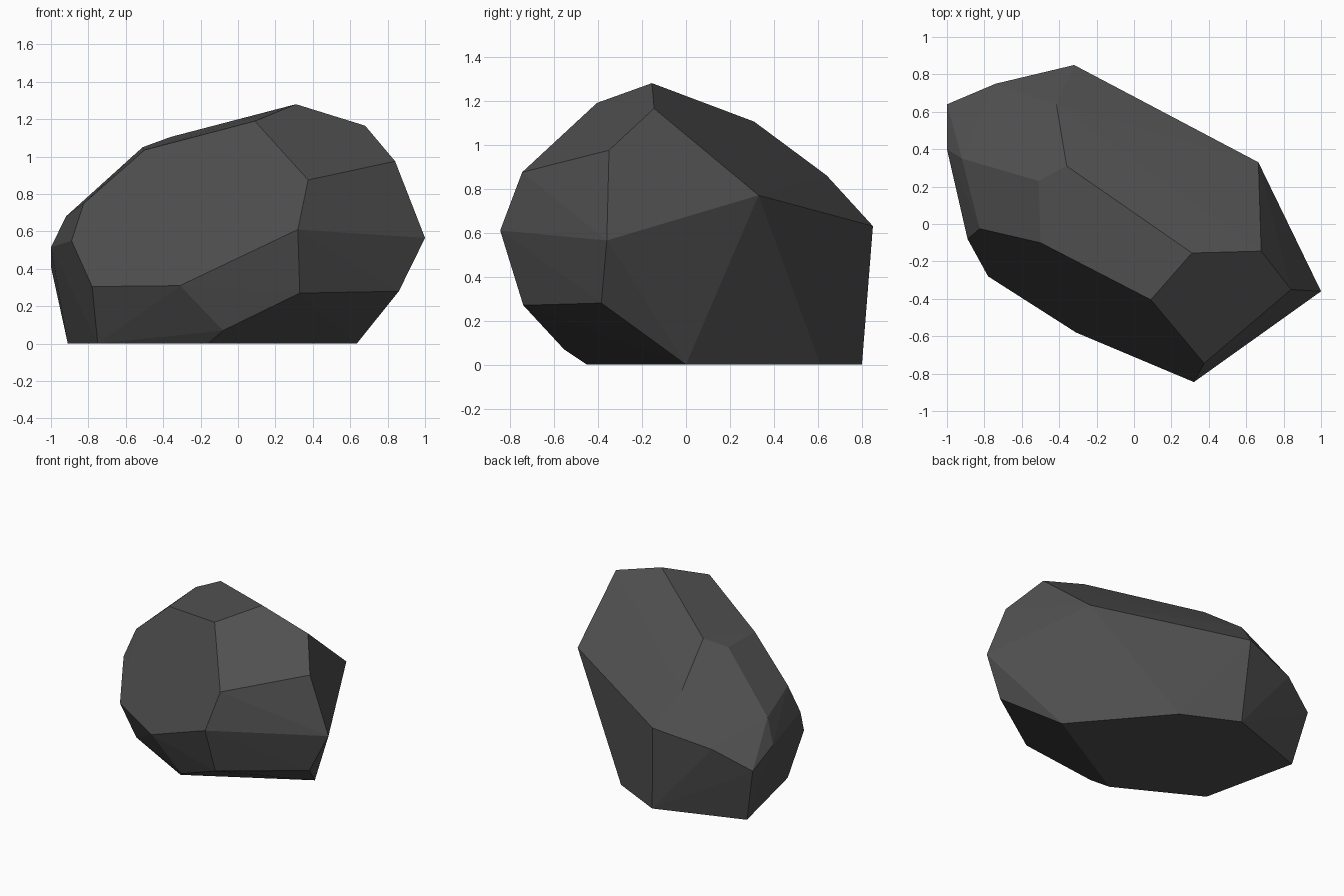
import bpy
import bmesh
import math

# Remove only the default cube
default_cube = bpy.data.objects.get("Cube")
if default_cube:
    bpy.data.objects.remove(default_cube, do_unlink=True)


def flat_material(name, colour):
    """One plain colour for both the viewport and the render."""
    material = bpy.data.materials.new(name)
    material.use_nodes = True
    material.diffuse_color = colour
    shader = next(n for n in material.node_tree.nodes if n.type == "BSDF_PRINCIPLED")
    shader.inputs["Base Color"].default_value = colour
    shader.inputs["Roughness"].default_value = 0.9
    return material


def chiselled_stone(name, bands, material, flatness):
    """Wrap the corner points in a hull and merge nearly flat facets."""
    bm = bmesh.new()
    for band in bands:
        for corner in band:
            bm.verts.new(corner)
    hull = bmesh.ops.convex_hull(bm, input=bm.verts[:], use_existing_faces=False)
    inside = {e for e in hull["geom_interior"] + hull["geom_unused"]
              if isinstance(e, bmesh.types.BMVert)}
    bmesh.ops.delete(bm, geom=list(inside), context="VERTS")
    bmesh.ops.dissolve_limit(bm, angle_limit=math.radians(flatness),
                             verts=bm.verts[:], edges=bm.edges[:])
    bmesh.ops.recalc_face_normals(bm, faces=bm.faces[:])
    mesh = bpy.data.meshes.new(name)
    bm.to_mesh(mesh)
    bm.free()
    mesh.materials.append(material)
    stone = bpy.data.objects.new(name, mesh)
    bpy.context.collection.objects.link(stone)
    return stone


# Flat foot resting on the ground
foot = [(.635, 0, 0), (.11, .61, 0), (-.28, .8, 0),
        (-.91, .58, 0), (-.75, -.13, 0), (-.16, -.45, 0)]

# Undercut corners just above the foot
undercut = [(-.08, -.555, .07), (.33, -.74, .27), (.86, -.385, .28),
            (-.31, -.58, .31), (-.78, -.28, .305)]

# Widest corners around the middle
waist = [(1, -.36, .565), (.32, -.845, .61), (-.89, -.08, .55), (-1, .4, .515),
         (-1, .64, .41), (-.74, .75, .545), (-.32, .85, .63), (.665, .33, .77)]

# Sloping corners between the waist and the crown
shoulder = [(.375, -.745, .875), (.84, -.35, .975), (-.825, -.025, .75),
            (-.92, .35, .68), (-.415, .64, .86)]

# Ridge corners along the top
crown = [(.31, -.155, 1.28), (.68, -.145, 1.165), (.09, -.405, 1.19),
         (-.5, -.1, 1.035), (-.51, .23, 1.05), (-.36, .31, 1.105)]

charcoal = flat_material("charcoal_stone", (.08, .08, .08, 1))
chiselled_stone("boulder", [foot, undercut, waist, shoulder, crown], charcoal, 1.5)
